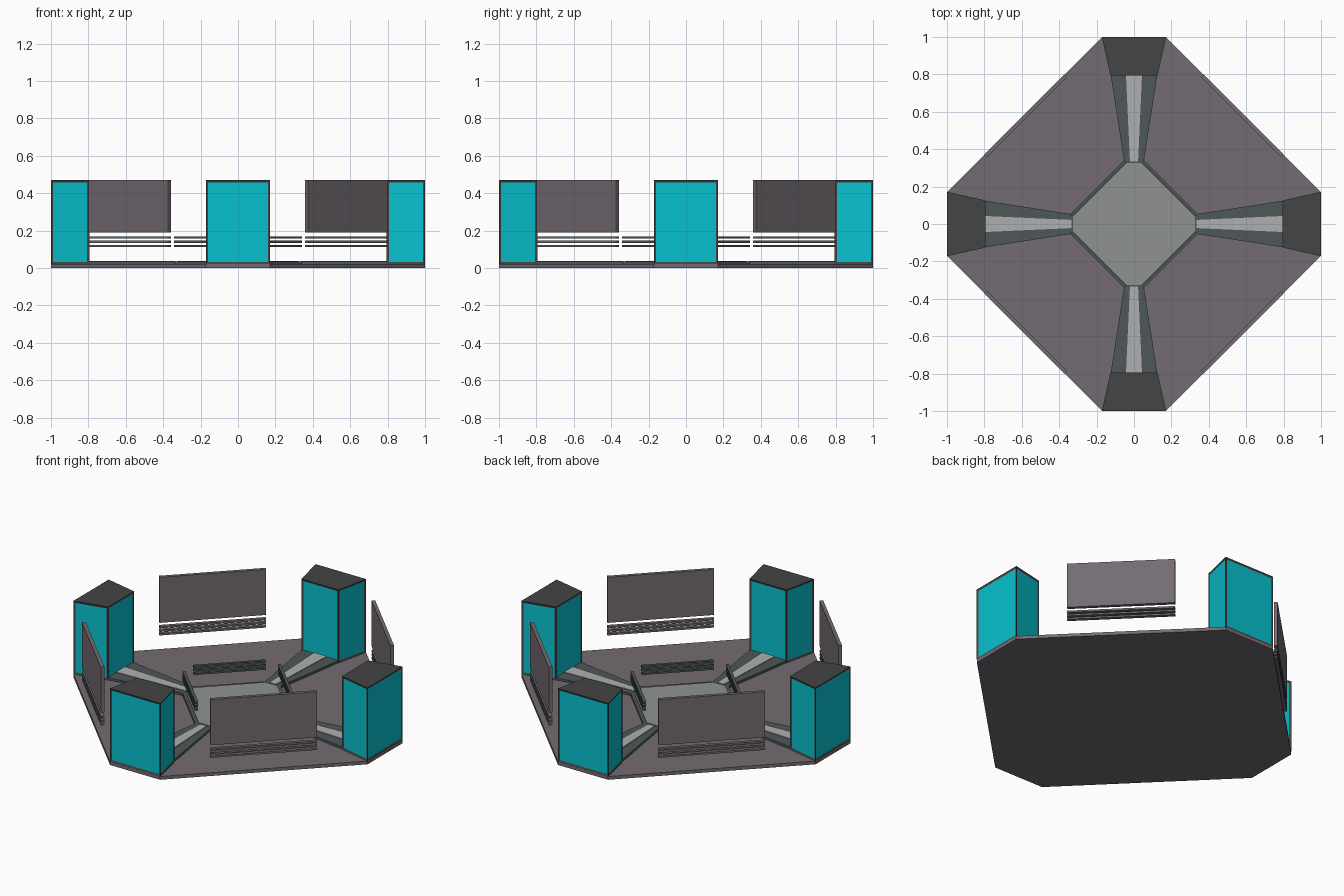
import bpy, bmesh
from math import pi
from mathutils import Matrix

if "Cube" in bpy.data.objects:
    bpy.data.objects.remove(bpy.data.objects["Cube"])


def material(name, rgb):
    m = bpy.data.materials.new(name)
    m.diffuse_color = tuple((c / 255) ** 2.2 for c in rgb) + (1,)
    m.use_nodes = True
    m.node_tree.nodes["Principled BSDF"].inputs["Base Color"].default_value = m.diffuse_color
    return m


PURPLE = material("purple_grey", (115, 107, 114))
SLATE = material("slate", (78, 88, 90))
DARK = material("dark_frame", (70, 70, 70))
TEAL = material("teal", (16, 192, 205))
LIGHT = material("light_grey", (172, 174, 174))
MID = material("mid_grey", (142, 145, 144))


def prism(name, outline, z0, z1, mat, turn=0, panel_mat=None):
    """Extrude a counter-clockwise outline upwards; optionally recess coloured side panels."""
    bm = bmesh.new()
    low = [bm.verts.new((x, y, z0)) for x, y in outline]
    high = [bm.verts.new((x, y, z1)) for x, y in outline]
    n = len(outline)
    bm.faces.new(high)
    bm.faces.new(low[::-1])
    sides = [bm.faces.new((low[i], low[(i + 1) % n], high[(i + 1) % n], high[i]))
             for i in range(n)]
    bm.normal_update()
    if panel_mat:
        bmesh.ops.inset_individual(bm, faces=sides, thickness=0.017, depth=-0.004)
        for f in sides:
            f.material_index = 1
    bm.transform(Matrix.Rotation(turn * pi / 2, 4, 'Z'))
    mesh = bpy.data.meshes.new(name)
    bm.to_mesh(mesh)
    bm.free()
    mesh.materials.append(mat)
    if panel_mat:
        mesh.materials.append(panel_mat)
    ob = bpy.data.objects.new(name, mesh)
    bpy.context.collection.objects.link(ob)
    return ob


def octagon(far, near):
    return [(far, -near), (far, near), (near, far), (-near, far),
            (-far, near), (-far, -near), (-near, -far), (near, -far)]


def taper(y0, w0, y1, w1):
    return [(-w0, y0), (w0, y0), (w1, y1), (-w1, y1)]


def diagonal_slab(a, b, t):
    """Thin strip from (a, b) to (b, a), thickened towards the centre."""
    d = t / 2 ** 0.5
    return [(a, b), (b, a), (b - d, a - d), (a - d, b - d)][::-1]


# Floor and raised centre
prism("floor_base", octagon(1.0, 0.17), 0, 0.02, PURPLE)
prism("centre_border", octagon(0.34, 0.053), 0.018, 0.034, SLATE)
prism("centre_platform", octagon(0.325, 0.04), 0.02, 0.038, MID)

for k in range(4):
    # Corner towers with walkways leading to the centre
    prism(f"tower_{k}", taper(0.795, 0.126, 1.0, 0.172), 0.019, 0.47, DARK, k, TEAL)
    prism(f"walkway_{k}", taper(0.33, 0.052, 0.80, 0.125), 0.018, 0.034, SLATE, k)
    prism(f"walkway_strip_{k}", taper(0.335, 0.022, 0.80, 0.043), 0.02, 0.038, LIGHT, k)
    # Floating wall panels, with slats below and around the centre
    prism(f"wall_panel_{k}", diagonal_slab(0.80, 0.373, 0.021), 0.19, 0.47, PURPLE, k)
    for i, z in enumerate((0.118, 0.140, 0.162)):
        prism(f"outer_slat_{k}_{i}", diagonal_slab(0.80, 0.373, 0.021),
              z - 0.0055, z + 0.0055, PURPLE, k)
        prism(f"inner_slat_{k}_{i}", diagonal_slab(0.342, 0.053, 0.018),
              z - 0.0055, z + 0.0055, SLATE, k)
